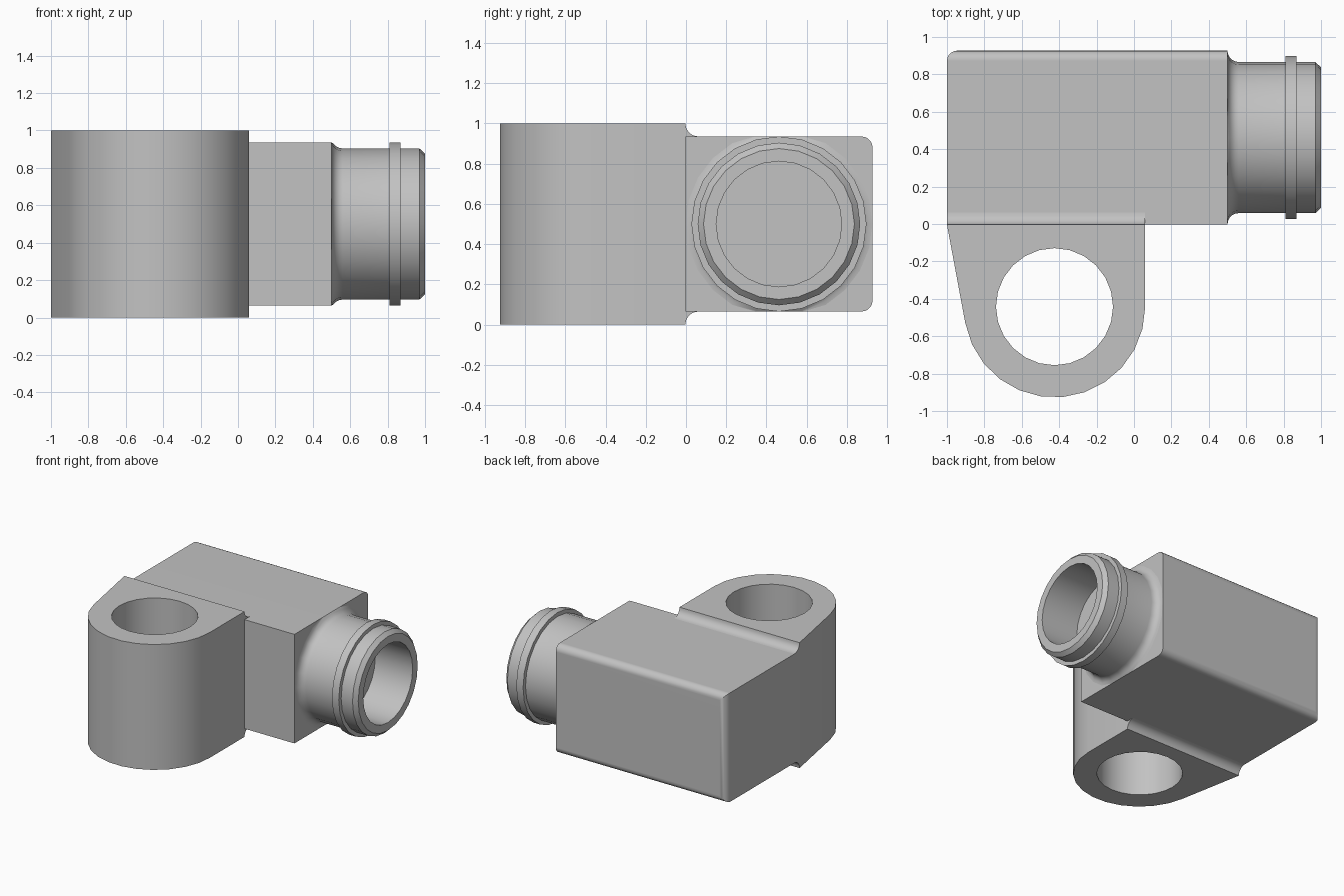
import bpy
import bmesh
from math import cos, sin, pi, radians, atan2, acos, hypot
from mathutils import Vector

cube = bpy.data.objects.get("Cube")
if cube:
    bpy.data.objects.remove(cube, do_unlink=True)

GREY = (0.54, 0.54, 0.54, 1)
metal = bpy.data.materials.new("plain_grey")
metal.use_nodes = True
metal.diffuse_color = GREY
metal.node_tree.nodes["Principled BSDF"].inputs["Base Color"].default_value = GREY

LEFT, SHOULDER = -1.0, 0.5        # block ends along x
FRONT, BACK = -0.003, 0.927       # block faces along y
LOW, HIGH = 0.065, 0.935          # block faces along z
LUG_RIGHT = 0.06
SIDES = 24


def finish(name, bm):
    bmesh.ops.recalc_face_normals(bm, faces=bm.faces)
    mesh = bpy.data.meshes.new(name)
    bm.to_mesh(mesh)
    bm.free()
    obj = bpy.data.objects.new(name, mesh)
    bpy.context.collection.objects.link(obj)
    mesh.materials.append(metal)
    bpy.ops.object.select_all(action='DESELECT')
    obj.select_set(True)
    bpy.context.view_layer.objects.active = obj
    bpy.ops.object.shade_smooth_by_angle(angle=radians(30))
    return obj


def loop_edges(bm, points):
    verts = [bm.verts.new(p) for p in points]
    return [bm.edges.new((v, verts[i - 1])) for i, v in enumerate(verts)]


def extrude(name, loops, offset):
    """Fill closed outlines (later ones are holes) and extrude them."""
    bm = bmesh.new()
    edges = [e for points in loops for e in loop_edges(bm, points)]
    bmesh.ops.triangle_fill(bm, edges=edges, use_beauty=True)
    out = bmesh.ops.extrude_face_region(bm, geom=bm.faces[:])
    moved = [g for g in out["geom"] if isinstance(g, bmesh.types.BMVert)]
    bmesh.ops.translate(bm, verts=moved, vec=offset)
    return finish(name, bm)


# Main block, rounded on the back edges except next to the tube
bm = bmesh.new()
bmesh.ops.create_cube(bm, size=1)
size = Vector((SHOULDER - LEFT, BACK - FRONT, HIGH - LOW))
middle = Vector((SHOULDER + LEFT, BACK + FRONT, HIGH + LOW)) / 2
for v in bm.verts:
    v.co = v.co * size + middle
rounded = [e for e in bm.edges
           if all(v.co.y > 0.5 for v in e.verts)
           and any(v.co.x < 0 for v in e.verts)]
bmesh.ops.bevel(bm, geom=rounded, offset=0.055, segments=5,
                profile=0.5, affect='EDGES')
block = finish("block", bm)
weighted = block.modifiers.new("even_shading", 'WEIGHTED_NORMAL')
weighted.keep_sharp = True

# Pierced lug: round nose, straight right side, tangent left side
cx, cy, nose, hole = -0.425, -0.442, 0.485, 0.313
dx, dy = LEFT - cx, FRONT - cy
tangent = atan2(dy, dx) + acos(nose / hypot(dx, dy)) - 2 * pi
steps = 12
outline = [(LUG_RIGHT, FRONT, 0), (LEFT, FRONT, 0)]
for i in range(steps + 1):
    a = tangent * (1 - i / steps)
    outline.append((cx + nose * cos(a), cy + nose * sin(a), 0))
bore = [(cx + hole * cos(2 * pi * i / SIDES),
         cy + hole * sin(2 * pi * i / SIDES), 0) for i in range(SIDES)]
extrude("lug", [outline, bore], (0, 0, 1))

# Concave fillets between the lug and the block, above and below
for name, base, rise in (("upper_fillet", HIGH, 1), ("lower_fillet", LOW, -1)):
    r = 0.065
    profile = [(LEFT, FRONT, base)]
    for i in range(7):
        a = pi / 2 * i / 6
        profile.append((LEFT, FRONT + r * (1 - cos(a)),
                        base + rise * r * (1 - sin(a))))
    extrude(name, [profile], (LUG_RIGHT - LEFT, 0, 0))

# Tube: flared root, raised ring, chamfered lip and blind bore
tube, ring, lip, inner, flare = 0.404, 0.435, 0.375, 0.312, 0.06
profile = []
for i in range(6):
    a = pi / 2 * i / 5
    profile.append((SHOULDER + flare * (1 - cos(a)),
                    tube + flare * (1 - sin(a))))
profile += [(0.81, tube), (0.81, ring), (0.87, ring), (0.87, tube),
            (0.97, tube), (1, lip), (1, inner), (0.67, inner)]
bm = bmesh.new()
rings = []
for x, r in profile:
    circle = []
    for i in range(SIDES):
        a = 2 * pi * i / SIDES
        z = min(max(0.5 + r * sin(a), LOW), HIGH)
        circle.append(bm.verts.new((x, middle.y + r * cos(a), z)))
    rings.append(circle)
for a, b in zip(rings, rings[1:]):
    for i in range(SIDES):
        bm.faces.new((a[i - 1], a[i], b[i], b[i - 1]))
bm.faces.new(rings[-1])
finish("tube", bm)
